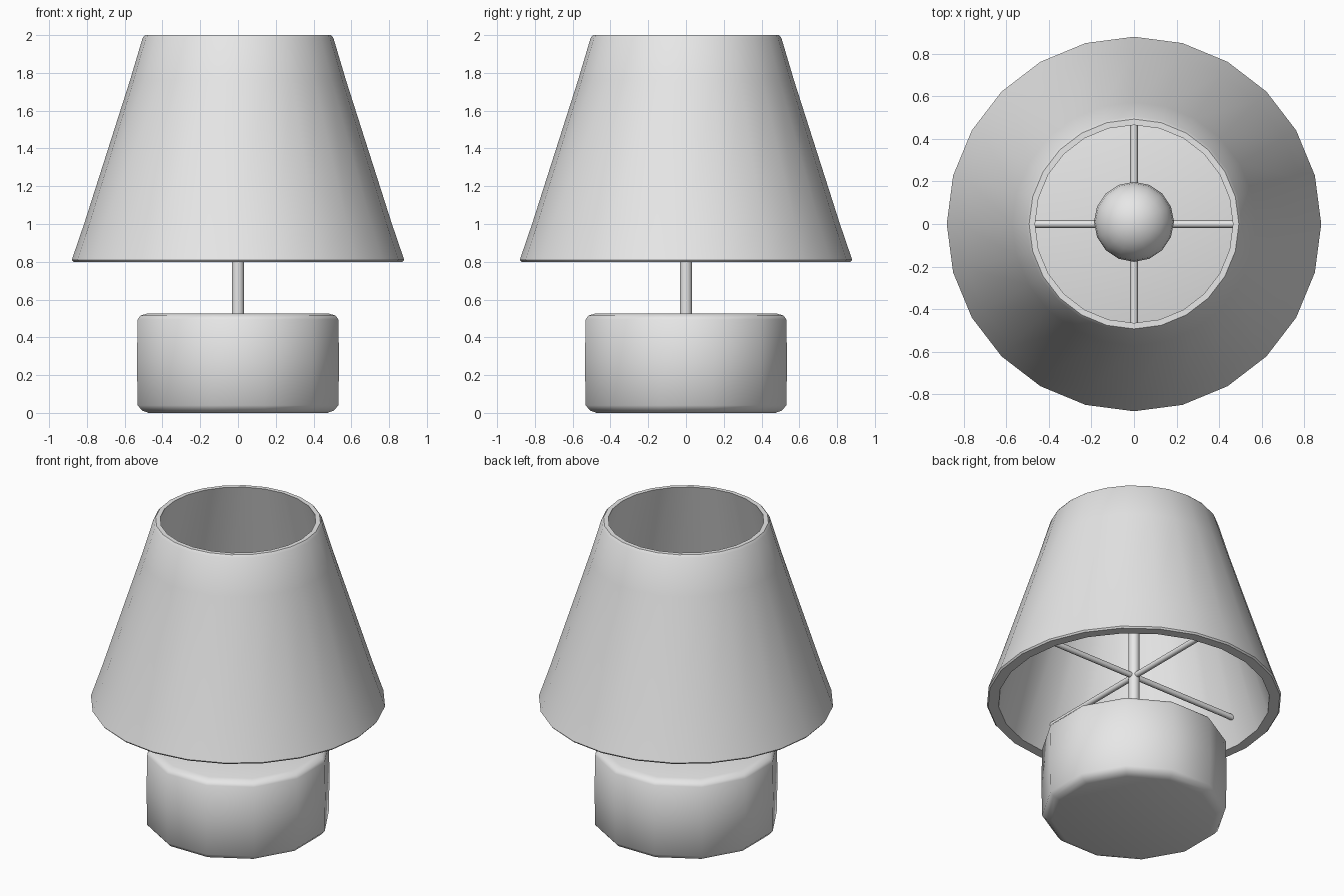
import bpy
import bmesh
import math
from mathutils import Matrix

cube = bpy.data.objects.get("Cube")
if cube:
    bpy.data.objects.remove(cube, do_unlink=True)

# One plain grey for every part
grey = bpy.data.materials.new("light grey")
grey.use_nodes = True
grey.diffuse_color = (0.8, 0.8, 0.8, 1)
grey.node_tree.nodes["Principled BSDF"].inputs["Base Color"].default_value = (0.8, 0.8, 0.8, 1)


def finish(name, bm, angle):
    bmesh.ops.recalc_face_normals(bm, faces=bm.faces)
    mesh = bpy.data.meshes.new(name)
    bm.to_mesh(mesh)
    bm.free()
    mesh.materials.append(grey)
    obj = bpy.data.objects.new(name, mesh)
    bpy.context.collection.objects.link(obj)
    bpy.ops.object.select_all(action="DESELECT")
    obj.select_set(True)
    bpy.context.view_layer.objects.active = obj
    bpy.ops.object.shade_smooth_by_angle(angle=math.radians(angle))
    return obj


def lathe(name, profile, sides, turn=0.0, closed=False, angle=40):
    """Turn a (radius, height) profile around z; open profiles get end caps."""
    bm = bmesh.new()
    rings = []
    for r, z in profile:
        angles = [turn + math.tau * i / sides for i in range(sides)]
        rings.append([bm.verts.new((r * math.cos(a), r * math.sin(a), z)) for a in angles])
    pairs = list(zip(rings, rings[1:]))
    if closed:
        pairs.append((rings[-1], rings[0]))
    else:
        bm.faces.new(rings[0])
        bm.faces.new(rings[-1])
    for low, high in pairs:
        for i in range(sides):
            j = (i + 1) % sides
            bm.faces.new((low[i], low[j], high[j], high[i]))
    return finish(name, bm, angle)


def rod(name, radius, length, matrix, sides):
    bm = bmesh.new()
    bmesh.ops.create_cone(bm, cap_ends=True, segments=sides, radius1=radius,
                          radius2=radius, depth=length, matrix=matrix)
    return finish(name, bm, 50)


# Heavy twelve-sided base with softened rims
lathe("base", [(0.49, 0), (0.525, 0.012), (0.55, 0.04), (0.554, 0.27),
               (0.55, 0.495), (0.535, 0.515), (0.495, 0.527)],
      12, turn=math.radians(15))

# Stem from the base up to the bulb
rod("stem", 0.033, 0.87, Matrix.Translation((0, 0, 0.925)), 12)

# Hollow tapered shade with thin wall and chamfered rims
lathe("shade", [(0.81, 0.80), (0.872, 0.80), (0.88, 0.81), (0.815, 1.0),
                (0.572, 1.76), (0.505, 1.985), (0.493, 2.0), (0.465, 2.0)],
      24, closed=True)

# Crossed rods holding the shade
for axis, name in (("X", "support_rod_y"), ("Y", "support_rod_x")):
    place = Matrix.Translation((0, 0, 0.97)) @ Matrix.Rotation(math.pi / 2, 4, axis)
    rod(name, 0.018, 1.53, place, 8)

# Round bulb
bm = bmesh.new()
bmesh.ops.create_uvsphere(bm, u_segments=16, v_segments=12, radius=0.188,
                          matrix=Matrix.Translation((0, 0.01, 1.5)))
finish("bulb", bm, 50)
